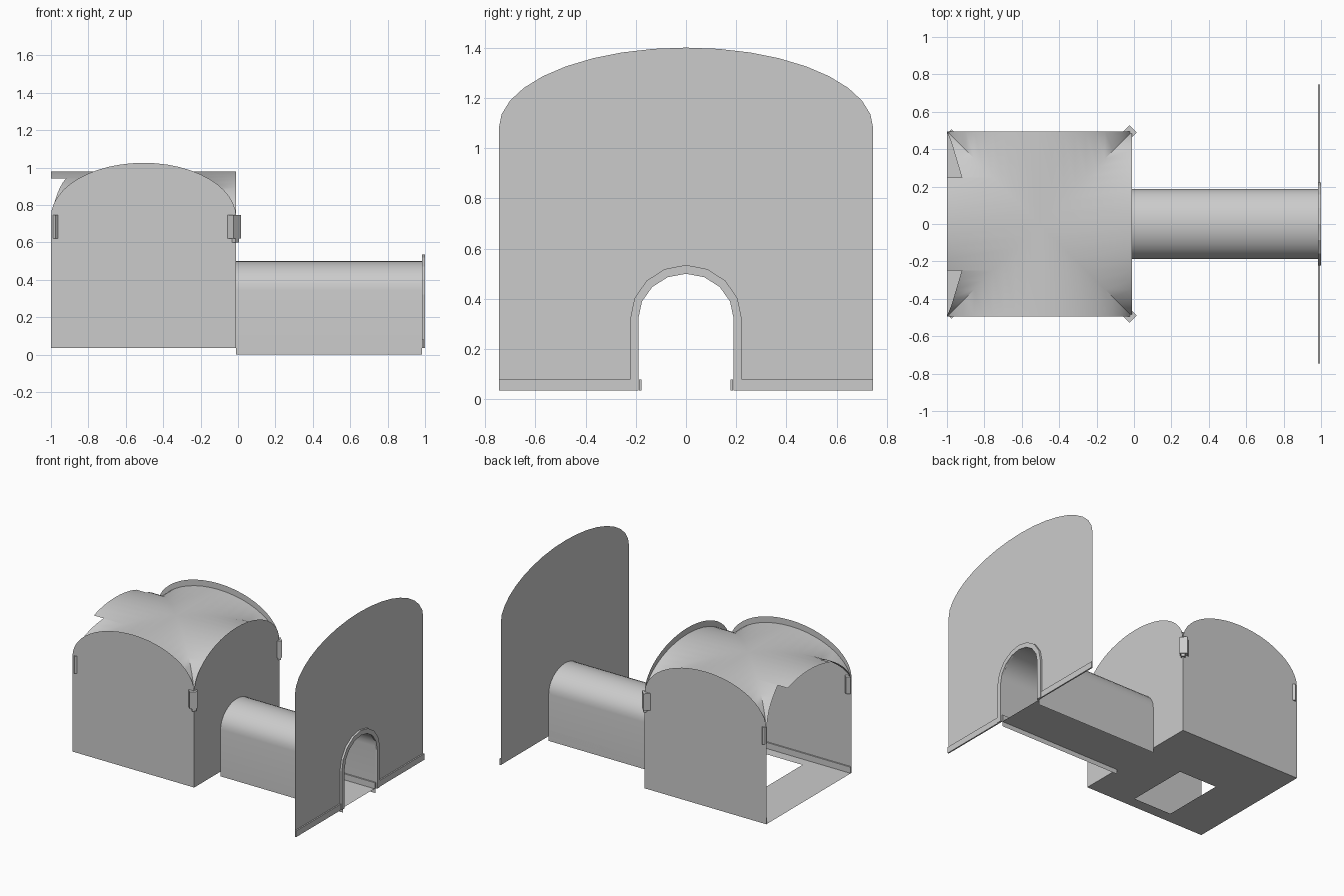
import bpy, math
from math import sin, cos, pi, sqrt

if "Cube" in bpy.data.objects:
    bpy.data.objects.remove(bpy.data.objects["Cube"])

FLOOR = 0.035
CX, A = -0.505, 0.495          # room centre and half width
RX, PX = -0.01, 0.985          # room end wall and outer panel positions
SKIRT = 0.08


def mesh(name, verts, faces, smooth=False):
    me = bpy.data.meshes.new(name)
    me.from_pydata(verts, [], faces)
    ob = bpy.data.objects.new(name, me)
    bpy.context.collection.objects.link(ob)
    bpy.context.view_layer.objects.active = ob
    for o in bpy.context.selected_objects:
        o.select_set(False)
    ob.select_set(True)
    if smooth:
        bpy.ops.object.mode_set(mode='EDIT')
        bpy.ops.mesh.select_all(action='SELECT')
        bpy.ops.mesh.remove_doubles(threshold=0.0005)
        bpy.ops.object.mode_set(mode='OBJECT')
        bpy.ops.object.shade_smooth_by_angle(angle=math.radians(40))
    return ob


def arch(a, spring, b, n, base=FLOOR):
    """Open outline from the left foot, over an elliptical top, to the right foot."""
    pts = [(-a, base)]
    for i in range(n + 1):
        t = pi * i / n
        pts.append((-a * cos(t), spring + b * sin(t)))
    return pts + [(a, base)]


def box(name, x0, x1, y0, y1, z0, z1, turn=0):
    cx, cy = (x0 + x1) / 2, (y0 + y1) / 2
    c, s = cos(turn), sin(turn)
    v = [(cx + (x - cx) * c - (y - cy) * s, cy + (x - cx) * s + (y - cy) * c, z)
         for z in (z0, z1) for y in (y0, y1) for x in (x0, x1)]
    return mesh(name, v, [(0, 2, 3, 1), (4, 5, 7, 6), (0, 1, 5, 4),
                          (2, 6, 7, 3), (0, 4, 6, 2), (1, 3, 7, 5)])


def post(name, cx, cy, half, z0, z1):
    box(name, cx - half, cx + half, cy - half, cy + half, z0, z1, pi / 4)


door = arch(0.19, 0.32, 0.18, 8)
door_outer = arch(0.222, 0.32, 0.215, 8)
room_arch = arch(A, 0.735, 0.29, 24)


# walls with a doorway notch
def door_wall(name, x, outline):
    pts = door + outline[::-1]
    mesh(name, [(x, y, z) for y, z in pts], [tuple(range(len(pts)))])


door_wall("outer_panel", PX, arch(0.745, 1.08, 0.32, 18))
door_wall("room_end_wall", RX, room_arch)

# solid arched room walls
for name, y in (("room_front_wall", -A), ("room_back_wall", A)):
    mesh(name, [(CX + u, y, z) for u, z in room_arch], [tuple(range(len(room_arch)))])


# raised door frames
def frame(name, x0, x1):
    loops = [(x0, door), (x1, door), (x1, door_outer), (x0, door_outer)]
    n = len(door)
    v = [(x, y, z) for x, p in loops for y, z in p]
    f = [(k * n + i, k * n + i + 1, (k + 1) % 4 * n + i + 1, (k + 1) % 4 * n + i)
         for k in range(4) for i in range(n - 1)]
    f += [(0, n, 2 * n, 3 * n), (n - 1, 4 * n - 1, 3 * n - 1, 2 * n - 1)]
    mesh(name, v, f)


frame("door_frame_outer", PX, 1.0)
frame("door_frame_inner", RX - 0.015, RX)

# tunnel shell, its walls reach the ground below the floor
tun = arch(0.188, 0.345, 0.155, 16, base=0.0)
n = len(tun)
mesh("tunnel_shell", [(x, y, z) for x in (RX, PX) for y, z in tun],
     [(i, i + 1, n + i + 1, n + i) for i in range(n - 1)], smooth=True)
mesh("tunnel_floor", [(RX, -0.188, FLOOR), (PX, -0.188, FLOOR),
                      (PX, 0.188, FLOOR), (RX, 0.188, FLOOR)], [(0, 1, 2, 3)])

# room floor with a rectangular opening
o = [(-1, -A), (RX, -A), (RX, A), (-1, A)]
h = [(-0.66, -0.41), (-0.35, -0.41), (-0.35, 0.06), (-0.66, 0.06)]
mesh("room_floor", [(x, y, FLOOR) for x, y in o + h],
     [(i, (i + 1) % 4, 4 + (i + 1) % 4, 4 + i) for i in range(4)])


# groin vault: four ruled sectors, the open left side is broken near its corners
def broken_edge(v):
    v = abs(v)
    if v < 0.43:
        return 0.415 + (v - 0.2475) * 0.3
    return 0.47 + (v - 0.43) * 0.385


verts, faces = [], []
N = 24
levels = [A * sin(pi * (i / N - 0.5)) for i in range(N + 1)]
for k in range(4):
    c, s = round(cos(k * pi / 2)), round(sin(k * pi / 2))
    for v0, v1 in zip(levels, levels[1:]):
        torn = k == 2 and abs(v0 + v1) / 2 > 0.2475
        start = len(verts)
        for v, inner in ((v0, 1), (v0, 0), (v1, 0), (v1, 1)):
            u = abs(v) if inner else (broken_edge(v) if torn else A)
            u = max(u, abs(v))
            z = 0.69 + 0.29 * sqrt(max(0, 1 - (v / A) ** 2))
            verts.append((CX + u * c - v * s, u * s + v * c, z))
        faces.append(tuple(range(start, start + 4)))
mesh("groin_vault", verts, faces, smooth=True)

# skirting boards and corner lamps, mirrored front to back
for side, m in (("front", -1), ("back", 1)):
    def strip(name, x0, x1, ya, yb):
        box(name + "_" + side, x0, x1, min(m * ya, m * yb), max(m * ya, m * yb), FLOOR, SKIRT)
    strip("panel_skirting", PX, PX + 0.01, 0.222, 0.745)
    strip("tunnel_skirting", RX, PX + 0.005, 0.178, 0.188)
    strip("room_skirting", -1, RX, A - 0.01, A)
    strip("end_wall_skirting", RX - 0.01, RX, 0.222, A)
    post("corner_lamp_" + side, -0.023, m * 0.49, 0.027, 0.62, 0.745)
    post("corner_lamp_foot_" + side, -0.014, m * 0.492, 0.014, 0.6, 0.62)
    post("open_corner_lamp_" + side, -0.976, m * 0.485, 0.016, 0.62, 0.745)
